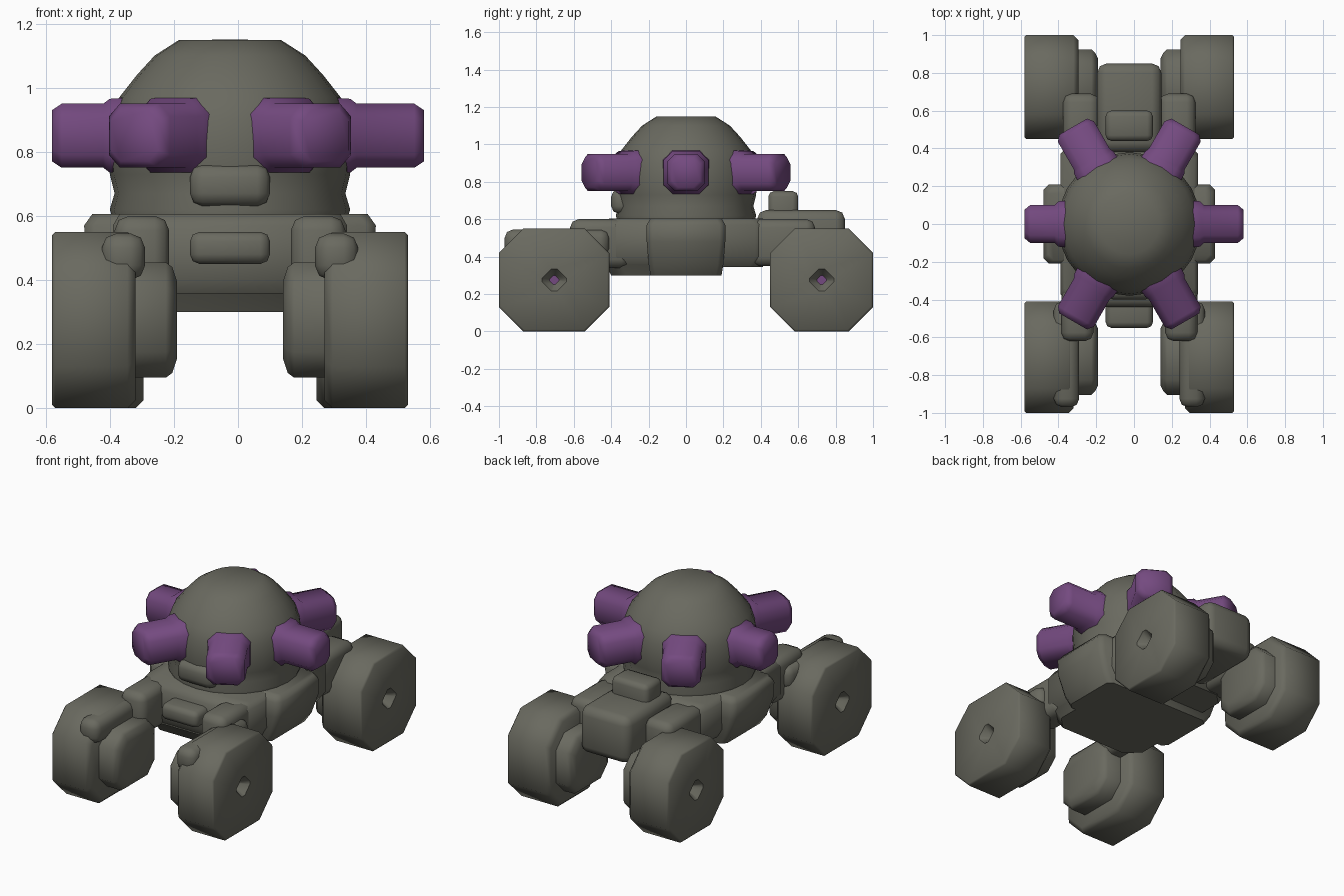
import bpy, bmesh, math
from mathutils import Vector

cube = bpy.data.objects.get("Cube")
if cube:
    bpy.data.objects.remove(cube, do_unlink=True)

CX = -0.025  # the body's own centre line


def material(name, colour):
    m = bpy.data.materials.new(name)
    m.use_nodes = True
    m.diffuse_color = colour
    bsdf = m.node_tree.nodes["Principled BSDF"]
    bsdf.inputs["Base Color"].default_value = colour
    bsdf.inputs["Roughness"].default_value = 0.8
    return m


GREY = material("olive grey", (0.143, 0.143, 0.116, 1))
PURPLE = material("purple", (0.175, 0.068, 0.215, 1))


def finish(bm, name, mats, bevel=0.0):
    bmesh.ops.recalc_face_normals(bm, faces=bm.faces)
    bm.normal_update()
    if bevel:
        sharp = [e for e in bm.edges if e.is_manifold and e.calc_face_angle() > 0.6]
        bmesh.ops.bevel(bm, geom=sharp, offset=bevel, segments=2, profile=0.5,
                        affect='EDGES', clamp_overlap=True)
    mesh = bpy.data.meshes.new(name)
    bm.to_mesh(mesh)
    bm.free()
    for m in mats:
        mesh.materials.append(m)
    ob = bpy.data.objects.new(name, mesh)
    ob.location.x = CX
    bpy.context.collection.objects.link(ob)
    bpy.ops.object.select_all(action='DESELECT')
    ob.select_set(True)
    bpy.context.view_layer.objects.active = ob
    bpy.ops.object.shade_smooth_by_angle(angle=math.radians(48))
    return ob


def box(name, x, y, z, bevel=0.03):
    """Rounded box spanning the given (low, high) ranges."""
    bm = bmesh.new()
    bmesh.ops.create_cube(bm, size=1)
    for v in bm.verts:
        v.co = Vector([(lo + hi) / 2 + c * (hi - lo) for c, (lo, hi) in zip(v.co, (x, y, z))])
    finish(bm, name, (GREY,), bevel)


def pair(name, x, y, z, bevel=0.03):
    box("left_" + name, x, y, z, bevel)
    box("right_" + name, (-x[1], -x[0]), y, z, bevel)


def octagon(a, b, cut):
    return [(a, b - cut), (a - cut, b), (cut - a, b), (-a, b - cut),
            (-a, cut - b), (cut - a, -b), (a - cut, -b), (a, cut - b)]


def loft(name, sections, place, mats=(GREY,)):
    """Skin octagon rings (depth, half a, half b, corner cut) with capped ends."""
    bm = bmesh.new()
    rings = [[bm.verts.new(place(d, a, b)) for a, b in octagon(ha, hb, cut)]
             for d, ha, hb, cut in sections]
    for r, s in zip(rings, rings[1:]):
        for i in range(8):
            j = (i + 1) % 8
            bm.faces.new((r[i], r[j], s[j], s[i]))
    bm.faces.new(rings[0])
    cap = bm.faces.new(rings[-1])
    cap.material_index = len(mats) - 1
    return finish(bm, name, mats)


# Wheels with a sunken hub, and the drums behind them
for end, cy, length, inner in (("front", -0.705, 0.295, 0.295), ("back", 0.725, 0.275, 0.27)):
    for side, s in (("left", 1), ("right", -1)):
        def place(d, a, b):
            return (s * d, cy + a, 0.275 + b)
        loft(f"{end}_{side}_wheel",
             [(inner, length - 0.025, 0.25, 0.12), (inner + 0.025, length, 0.275, 0.13),
              (0.545, length, 0.275, 0.13), (0.555, length - 0.01, 0.265, 0.125),
              (0.555, 0.065, 0.06, 0.05), (0.50, 0.025, 0.025, 0.02)],
             place, (GREY, PURPLE))
        loft(f"{end}_{side}_drum",
             [(0.165, 0.15, 0.12, 0.05), (0.18, 0.18, 0.165, 0.07),
              (0.20, 0.20, 0.18, 0.08), (0.33, 0.20, 0.18, 0.08)], place)
pair("front_wheel_lip", (0.265, 0.40), (-0.97, -0.41), (0.40, 0.545), 0.045)


# Hull, and the pods that flare out of its sides
def upright(d, a, b):
    return (a, b, d)


loft("hull", [(0.345, 0.33, 0.41, 0.07), (0.40, 0.365, 0.44, 0.07),
              (0.57, 0.365, 0.44, 0.07), (0.605, 0.345, 0.41, 0.07)], upright)
loft("belly", [(0.30, 0.31, 0.27, 0.08), (0.36, 0.34, 0.30, 0.08)],
     lambda d, a, b: (a, b - 0.13, d))
loft("side_pods", [(0.30, 0.37, 0.19, 0.03), (0.36, 0.41, 0.20, 0.03),
                   (0.48, 0.45, 0.21, 0.03), (0.57, 0.455, 0.21, 0.03),
                   (0.605, 0.43, 0.19, 0.03)], upright)
box("front_box", (-0.125, 0.125), (-0.55, -0.35), (0.45, 0.55))

# Suspension arms
pair("front_arm", (0.19, 0.36), (-0.62, -0.30), (0.34, 0.60), 0.045)
pair("back_arm", (0.16, 0.35), (0.35, 0.69), (0.35, 0.60), 0.045)

# Rear deck
box("rear_deck", (-0.17, 0.17), (0.38, 0.85), (0.36, 0.65), 0.05)
box("rear_housing", (-0.125, 0.125), (0.44, 0.60), (0.55, 0.75))
box("front_hatch", (-0.125, 0.125), (-0.40, -0.25), (0.63, 0.76), 0.04)

# Dome, turned from a profile
profile = [(0.36, 0.57), (0.375, 0.62), (0.36, 0.67), (0.375, 0.73), (0.38, 0.82),
           (0.37, 0.90), (0.345, 0.97), (0.29, 1.04), (0.235, 1.10), (0.16, 1.148), (0, 1.15)]
bm = bmesh.new()
points = [bm.verts.new((r, 0, z)) for r, z in profile]
edges = [bm.edges.new(p) for p in zip(points, points[1:])]
bmesh.ops.spin(bm, geom=points + edges, cent=(0, 0, 0), axis=(0, 0, 1),
               angle=math.tau, steps=24)
bmesh.ops.remove_doubles(bm, verts=bm.verts, dist=0.0005)
finish(bm, "dome", (GREY,))

# Ring of six lamps, each with a flared root on the dome
for i in range(6):
    reach = 0.595 if i % 3 else (0.605 if i == 0 else 0.555)
    half = 0.11 if i % 3 else 0.10
    lamp = loft(f"lamp_{i + 1}",
                [(0.30, 0.125, 0.12, 0.05), (0.375, 0.12, 0.115, 0.05),
                 (0.395, half, 0.10, 0.04), (reach - 0.03, half, 0.10, 0.04),
                 (reach, half - 0.025, 0.08, 0.035)],
                lambda d, a, b: (d, a, 0.85 + b), (PURPLE,))
    lamp.rotation_euler.z = i * math.tau / 6
